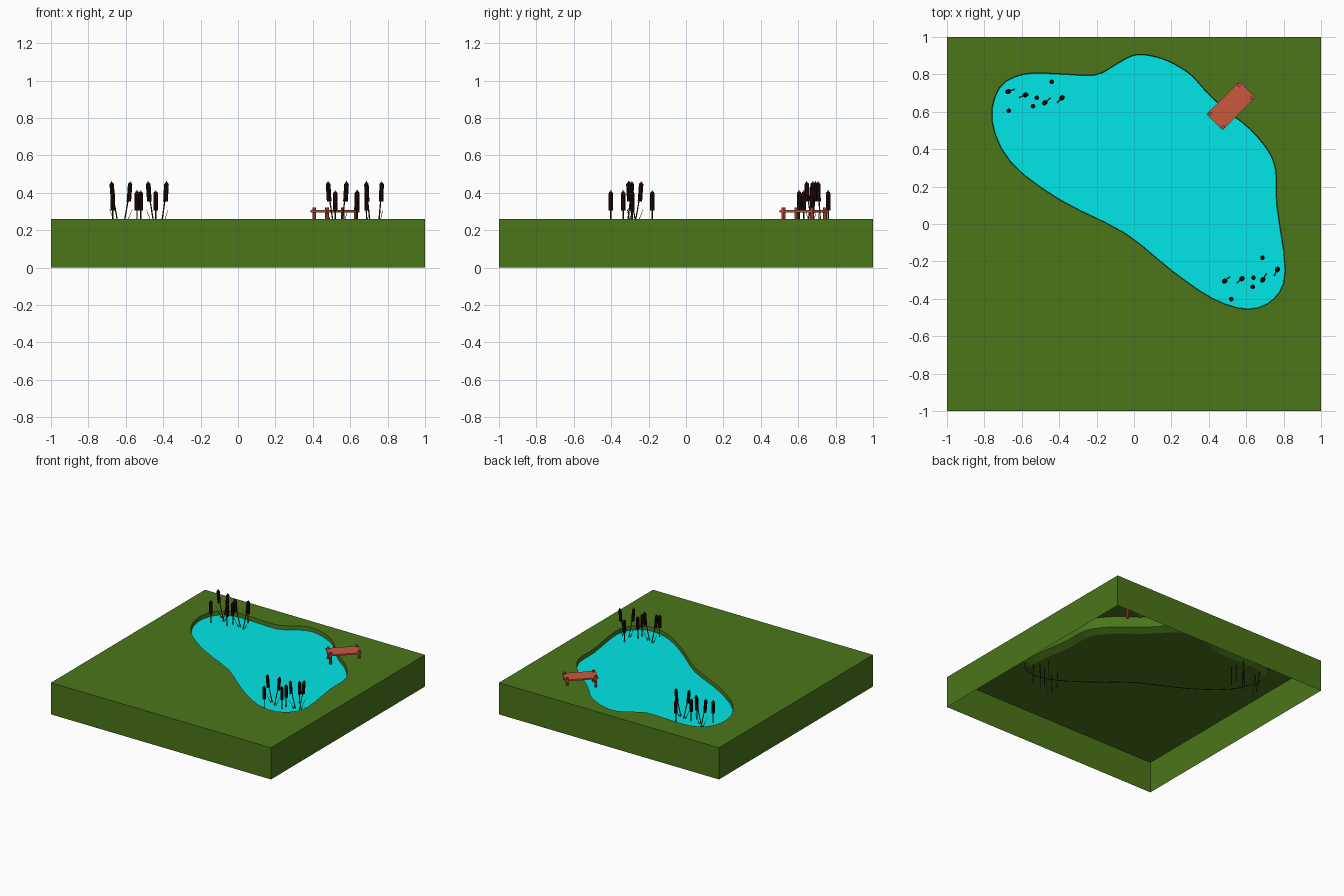
import bpy, bmesh, math
from mathutils import Vector, Matrix

if "Cube" in bpy.data.objects:
    bpy.data.objects.remove(bpy.data.objects["Cube"])

GROUND, WATER = 0.26, 0.228


def material(name, rgb):
    m = bpy.data.materials.new(name)
    m.use_nodes = True
    m.diffuse_color = (*rgb, 1)
    m.node_tree.nodes["Principled BSDF"].inputs["Base Color"].default_value = (*rgb, 1)
    return m


grass = material("grass green", (0.069, 0.182, 0.01))
water = material("water cyan", (0, 0.8, 0.8))
wood = material("red wood", (0.6, 0.098, 0.045))
stem_mat = material("reed stem dark green", (0.016, 0.035, 0.006))
head_mat = material("reed head dark brown", (0.016, 0.003, 0.003))


def finish(bm, name, mat):
    bmesh.ops.recalc_face_normals(bm, faces=bm.faces)
    mesh = bpy.data.meshes.new(name)
    bm.to_mesh(mesh)
    bm.free()
    mesh.materials.append(mat)
    ob = bpy.data.objects.new(name, mesh)
    bpy.context.collection.objects.link(ob)
    return ob


def smooth_loop(ctrl, steps):
    """Closed Catmull-Rom curve through the control points."""
    pts, n = [], len(ctrl)
    for i in range(n):
        a, b, c, d = (Vector(ctrl[(i + k) % n]) for k in (-1, 0, 1, 2))
        for s in range(steps):
            t = s / steps
            pts.append(0.5 * (2 * b + (c - a) * t + (2 * a - 5 * b + 4 * c - d) * t ** 2
                              + (3 * b - a - 3 * c + d) * t ** 3))
    return pts


def shrink(loop, amount):
    """Move a clockwise outline inwards."""
    out, n = [], len(loop)
    for i, p in enumerate(loop):
        t = (loop[(i + 1) % n] - loop[i - 1]).normalized()
        out.append(p + Vector((t.y, -t.x)) * amount)
    return out


def ring(bm, loop, z):
    return [bm.verts.new((p.x, p.y, z)) for p in loop]


def loop_edges(bm, verts):
    return [bm.edges.new((v, verts[(i + 1) % len(verts)])) for i, v in enumerate(verts)]


def fill(bm, edges):
    bmesh.ops.triangle_fill(bm, use_beauty=True, use_dissolve=False,
                            normal=(0, 0, 1), edges=edges)


def bridge(bm, a, b):
    for i in range(len(a)):
        j = (i + 1) % len(a)
        bm.faces.new((a[i], a[j], b[j], b[i]))


# Pond outline, clockwise from the back
shore = smooth_loop([
    (0.05, 0.907), (0.155, 0.884), (0.245, 0.84), (0.315, 0.79), (0.4, 0.695), (0.5, 0.605),
    (0.62, 0.51), (0.72, 0.39), (0.76, 0.28), (0.765, 0.1), (0.81, -0.25), (0.75, -0.4),
    (0.61, -0.457), (0.42, -0.4), (0.2, -0.25), (-0.05, -0.05), (-0.4, 0.13), (-0.66, 0.33),
    (-0.76, 0.55), (-0.72, 0.73), (-0.59, 0.802), (-0.42, 0.805), (-0.21, 0.798),
    (-0.1, 0.853), (-0.02, 0.897)], 3)

# Ground block, open underneath, with the pond basin sunk into the top
bm = bmesh.new()
square = [Vector(p) for p in ((-1, 1), (1, 1), (1, -1), (-1, -1))]
top, foot = ring(bm, square, GROUND), ring(bm, square, 0)
rim = ring(bm, shore, GROUND)
wall = ring(bm, shrink(shore, 0.007), 0.175)
floor = ring(bm, shrink(shore, 0.06), 0.147)
fill(bm, loop_edges(bm, top) + loop_edges(bm, rim))
bridge(bm, foot, top)
bridge(bm, rim, wall)
bridge(bm, wall, floor)
fill(bm, [bm.edges.get((v, floor[i - 1])) for i, v in enumerate(floor)])
finish(bm, "ground_block", grass)

# Water surface
bm = bmesh.new()
fill(bm, loop_edges(bm, ring(bm, shrink(shore, 0.003), WATER)))
finish(bm, "pond_water", water)


def rod(bm, a, b, radius, sides, tip=1.0):
    """Cylinder between two points."""
    a, b = Vector(a), Vector(b)
    turn = (b - a).to_track_quat('Z', 'Y').to_matrix().to_4x4()
    bmesh.ops.create_cone(bm, cap_ends=True, segments=sides, radius1=radius,
                          radius2=radius * tip, depth=(b - a).length,
                          matrix=Matrix.Translation((a + b) / 2) @ turn)


# Jetty: deck and four posts
place = Matrix.Translation((0.518, 0.632, 0)) @ Matrix.Rotation(math.radians(45), 4, 'Z')
bm = bmesh.new()
bmesh.ops.create_cube(bm, size=1, matrix=Matrix.Translation((0, 0, 0.302))
                      @ Matrix.Diagonal((0.25, 0.122, 0.012, 1)))
finish(bm, "jetty_deck", wood).matrix_world = place
bm = bmesh.new()
for sx in (-1, 1):
    for sy in (-1, 1):
        x, y = sx * 0.108, sy * 0.049
        rod(bm, (x, y, 0.17), (x, y, 0.322), 0.01, 8)
finish(bm, "jetty_posts", wood).matrix_world = place

# Reeds: (x, y, lean x, lean y); upright ones are short, leaning ones tall
reeds = [(0, 0, 0, 0), (0.13, 0.025, 0, 0), (0.15, 0.07, 0, 0), (0.23, 0.155, 0, 0),
         (-0.002, 0.103, -0.18, -0.07), (0.09, 0.085, 0.18, 0.07),
         (0.193, 0.043, -0.16, -0.14), (0.285, 0.07, 0.14, 0.14)]


def reed_cluster(side, location, angle):
    stems, heads = bmesh.new(), bmesh.new()
    for x, y, lx, ly in reeds:
        tall = bool(lx)
        peak = 0.462 if tall else 0.414
        mid = peak - 0.06

        def at(z):
            # The head stands straighter than the stem below it
            bend = (z - mid) * (0.4 if z > mid - 0.05 else 1)
            return x + lx * bend, y + ly * bend, z
        rod(stems, at(0.005), at(mid), 0.0035, 6)
        rod(stems, at(mid), at(peak), 0.0035, 6, 0.7)
        rod(heads, at(peak - 0.108), at(peak - 0.016), 0.0125, 8)
        rod(heads, at(peak - 0.016), at(peak - 0.007), 0.0125, 8, 0.5)
        if tall:
            # Short leaf beside the stem
            bx, by, bz = at(0.18)
            rod(stems, (bx, by, bz), (bx + lx * 0.3, by + ly * 0.3, 0.31), 0.003, 5, 0.3)
    place = Matrix.Translation(location) @ Matrix.Rotation(math.radians(angle), 4, 'Z')
    finish(stems, side + "_reed_stems", stem_mat).matrix_world = place
    finish(heads, side + "_reed_heads", head_mat).matrix_world = place


reed_cluster("back", (-0.67, 0.605, 0), 0)
reed_cluster("front", (0.52, -0.402, 0), 19)
